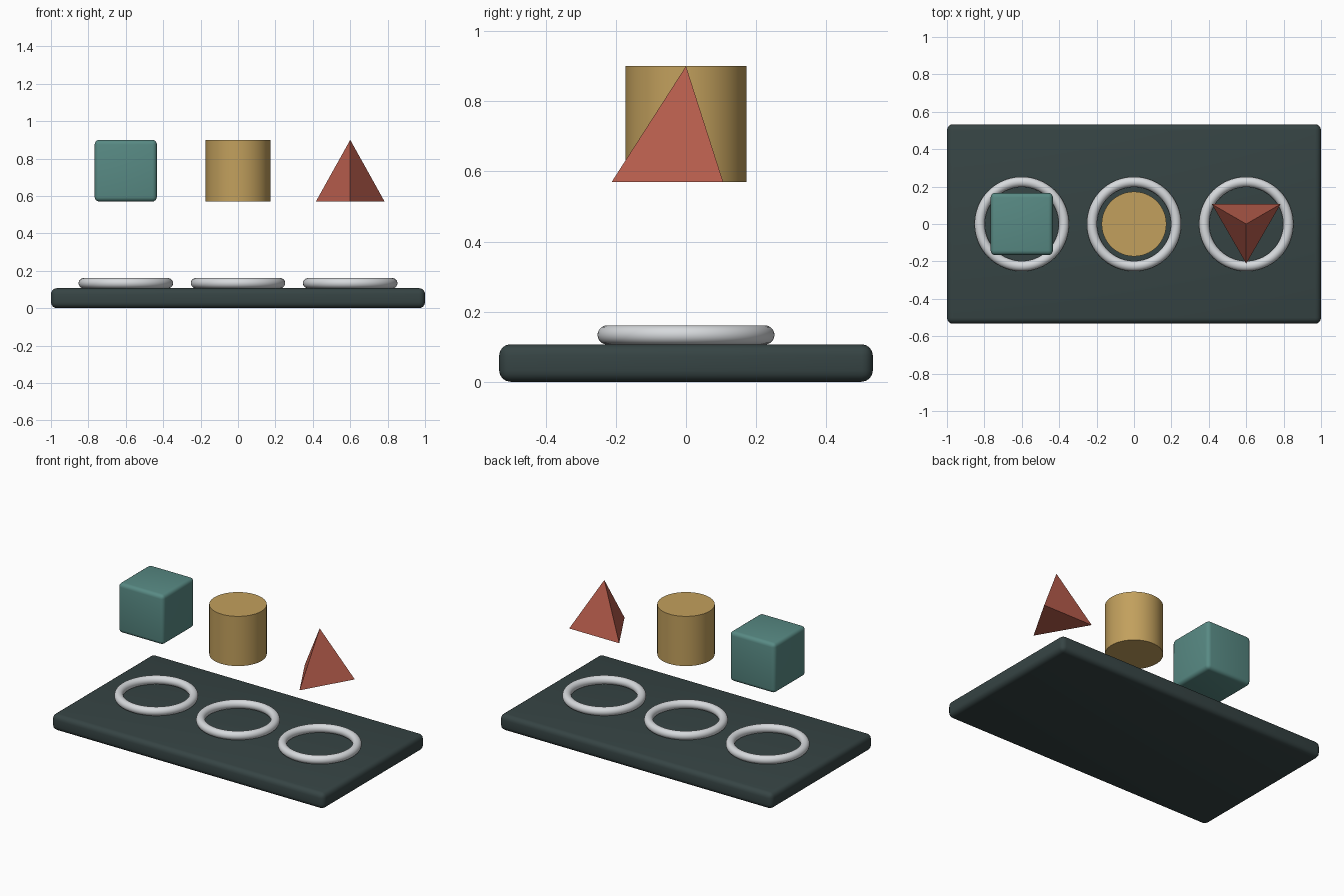
import bpy, math

if "Cube" in bpy.data.objects:
    bpy.data.objects.remove(bpy.data.objects["Cube"])


def material(name, rgb):
    # sRGB 0-255 to linear diffuse colour
    m = bpy.data.materials.new(name)
    lin = [((c / 255 + 0.055) / 1.055) ** 2.4 for c in rgb]
    m.diffuse_color = (*lin, 1)
    m.use_nodes = True
    m.node_tree.nodes["Principled BSDF"].inputs["Base Color"].default_value = m.diffuse_color
    return m


slate = material("dark slate", (54, 68, 68))
silver = material("pale grey", (214, 217, 220))
teal = material("teal", (88, 138, 132))
ochre = material("ochre", (194, 160, 93))
red = material("brick red", (187, 95, 78))


def finish(name, mat, smooth=True):
    ob = bpy.context.object
    ob.name = ob.data.name = name
    ob.data.materials.append(mat)
    if smooth:
        bpy.ops.object.shade_smooth_by_angle(angle=math.radians(35))
    return ob


def rounded_box(name, size, loc, radius, mat):
    bpy.ops.mesh.primitive_cube_add(size=1, location=loc)
    ob = bpy.context.object
    ob.scale = size
    bpy.ops.object.transform_apply(location=False, rotation=False, scale=True)
    bev = ob.modifiers.new("rounded edges", 'BEVEL')
    bev.width = radius
    bev.segments = 4
    bpy.ops.object.modifier_apply(modifier=bev.name)
    return finish(name, mat)


# Base slab
rounded_box("base_plate", (2, 1.066, 0.107), (0, 0, 0.0535), 0.032, slate)

# Three rings lying on the slab
for label, x in (("left", -0.6), ("middle", 0), ("right", 0.6)):
    bpy.ops.mesh.primitive_torus_add(location=(x, 0, 0.1335), major_radius=0.225,
                                     minor_radius=0.0275, major_segments=96,
                                     minor_segments=20)
    finish(label + "_ring", silver)

# Floating solids, one above each ring
BOTTOM, HEIGHT = 0.57, 0.33
MID = BOTTOM + HEIGHT / 2
rounded_box("floating_cube", (0.333, 0.333, HEIGHT), (-0.6, 0, MID), 0.025, teal)

bpy.ops.mesh.primitive_cylinder_add(vertices=64, radius=0.173, depth=HEIGHT,
                                    location=(0, 0, MID))
finish("floating_cylinder", ochre)

# Three-sided pyramid with one corner toward the front
bpy.ops.mesh.primitive_cone_add(vertices=3, radius1=0.212, radius2=0, depth=HEIGHT,
                                location=(0.6, 0, MID))
pyramid = finish("floating_pyramid", red, smooth=False)
corner = min(pyramid.data.vertices, key=lambda v: (round(v.co.z, 3), abs(v.co.x))).co
pyramid.rotation_euler.z = -math.pi / 2 - math.atan2(corner.y, corner.x)
